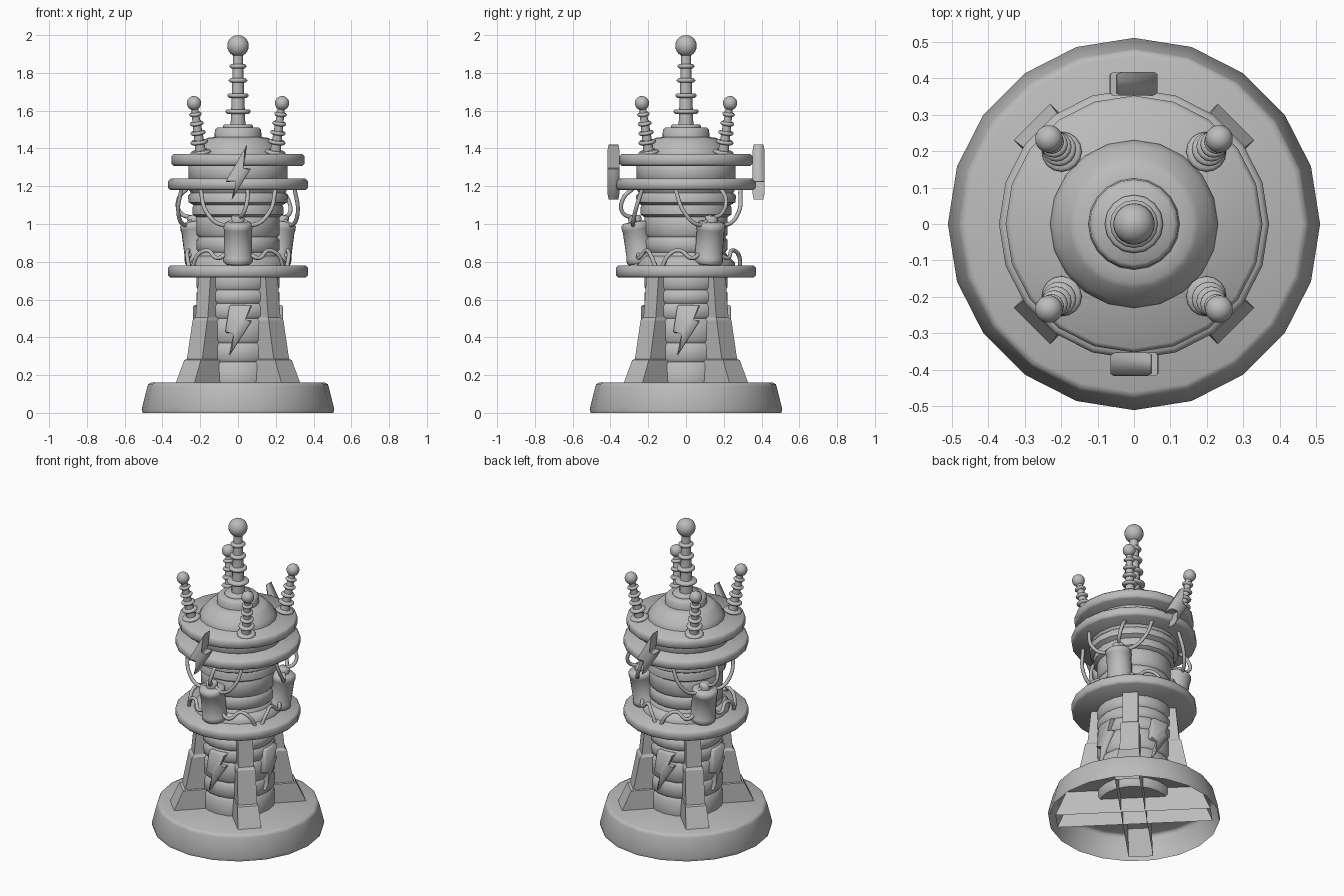
import bpy, bmesh, math
from mathutils import Matrix

cube = bpy.data.objects.get("Cube")
if cube:
    bpy.data.objects.remove(cube, do_unlink=True)

grey = bpy.data.materials.new("plain_grey")
grey.use_nodes = True
grey.diffuse_color = (0.5, 0.5, 0.5, 1)
grey.node_tree.nodes["Principled BSDF"].inputs["Base Color"].default_value = (0.5, 0.5, 0.5, 1)


def finish(name, bm, matrix=Matrix(), angle=50):
    bmesh.ops.remove_doubles(bm, verts=bm.verts, dist=1e-5)
    bmesh.ops.recalc_face_normals(bm, faces=bm.faces)
    mesh = bpy.data.meshes.new(name)
    bm.to_mesh(mesh)
    bm.free()
    mesh.materials.append(grey)
    obj = bpy.data.objects.new(name, mesh)
    bpy.context.collection.objects.link(obj)
    obj.matrix_world = matrix
    bpy.ops.object.select_all(action='DESELECT')
    obj.select_set(True)
    bpy.context.view_layer.objects.active = obj
    bpy.ops.object.shade_smooth_by_angle(angle=math.radians(angle))


def lathe(name, profile, matrix=Matrix(), sides=20):
    """Spin (radius, height) points around z."""
    bm = bmesh.new()
    rings = []
    for r, z in profile:
        rings.append([bm.verts.new((r * math.cos(math.tau * i / sides),
                                    r * math.sin(math.tau * i / sides), z))
                      for i in range(sides)])
    for a, b in zip(rings, rings[1:]):
        for i in range(sides):
            j = (i + 1) % sides
            bm.faces.new((a[i], a[j], b[j], b[i]))
    finish(name, bm, matrix)


def disc(name, r, z0, z1, b=0.012, matrix=Matrix(), sides=20):
    lathe(name, [(0, z0), (r - b, z0), (r, z0 + b), (r, z1 - b), (r - b, z1), (0, z1)],
          matrix, sides)


def ball(name, r, z, matrix):
    bm = bmesh.new()
    bmesh.ops.create_uvsphere(bm, u_segments=20, v_segments=12, radius=r)
    finish(name, bm, matrix @ Matrix.Translation((0, 0, z)))


def spin(angle):
    return Matrix.Rotation(math.radians(angle), 4, 'Z')


def bolt(name, outline, near, far, matrix):
    """Solid from an (x, z) outline between y = -near and y = -far."""
    bm = bmesh.new()
    back, front = [[bm.verts.new((x, -d, z)) for x, z in outline] for d in (near, far)]
    bm.faces.new(back)
    bm.faces.new(front)
    for i in range(len(outline)):
        bm.faces.new((back[i], back[i - 1], front[i - 1], front[i]))
    bmesh.ops.bevel(bm, geom=bm.edges[:], offset=0.006, segments=1, affect='EDGES')
    finish(name, bm, matrix)


def wire(name, points, matrix):
    curve = bpy.data.curves.new(name, 'CURVE')
    curve.dimensions = '3D'
    curve.bevel_depth = 0.011
    curve.bevel_resolution = 2
    curve.resolution_u = 6
    spline = curve.splines.new('BEZIER')
    spline.bezier_points.add(len(points) - 1)
    for p, co in zip(spline.bezier_points, points):
        p.co = co
        p.handle_left_type = p.handle_right_type = 'AUTO'
    curve.materials.append(grey)
    obj = bpy.data.objects.new(name, curve)
    bpy.context.collection.objects.link(obj)
    obj.matrix_world = matrix


# Base shell, open underneath
lathe("base", [(0.505, 0), (0.51, 0.02), (0.48, 0.14), (0.475, 0.153), (0.46, 0.16), (0, 0.16)])


# Banded column: each band is a shallow barrel with a groove between
def banded(name, radius, heights):
    profile = [(0, heights[0])]
    for a, b in zip(heights, heights[1:]):
        profile += [(radius - 0.012, a), (radius, a + 0.015), (radius, b - 0.015), (radius - 0.012, b)]
    lathe(name, profile + [(0, heights[-1])])


banded("lower_column", 0.22, [0.1, 0.27, 0.37, 0.5, 0.58, 0.65, 0.74])
banded("upper_column", 0.22, [0.76, 0.85, 0.93, 1.05])
lathe("column_foot", [(0, 0.77), (0.26, 0.77), (0.26, 0.795), (0.225, 0.83), (0, 0.83)])
lathe("collar", [(0, 1.03), (0.21, 1.03), (0.24, 1.05), (0.24, 1.09), (0.235, 1.1), (0.262, 1.115),
                 (0.265, 1.15), (0.25, 1.165), (0.265, 1.19), (0, 1.19)])

# Round decks
disc("lower_deck", 0.37, 0.717, 0.78)
disc("middle_deck", 0.37, 1.18, 1.24)
disc("drum", 0.262, 1.23, 1.32, 0.005)
disc("upper_deck", 0.352, 1.308, 1.37)
lathe("dome", [(0, 1.36), (0.23, 1.36), (0.23, 1.375), (0.217, 1.4), (0.178, 1.445), (0.162, 1.456),
               (0.125, 1.46), (0.122, 1.5), (0.11, 1.512), (0, 1.512)])


# Four stepped buttresses on the diagonals, open underneath
def buttress(name, sections, matrix):
    """Stack rectangles given as (outer radius, width, height)."""
    bm = bmesh.new()
    loops = []
    for r, w, z in sections:
        loops.append([bm.verts.new(p) for p in
                      ((0, -w / 2, z), (r, -w / 2, z), (r, w / 2, z), (0, w / 2, z))])
    for a, b in zip(loops, loops[1:]):
        for i in range(1, 4):
            bm.faces.new((a[i - 1], a[i], b[i], b[i - 1]))
    bm.faces.new(loops[-1])
    finish(name, bm, matrix, 10)


for i in range(4):
    buttress(f"buttress_{i}", [(0.46, 0.145, 0.005), (0.395, 0.14, 0.16), (0.34, 0.125, 0.28),
                               (0.325, 0.115, 0.285), (0.285, 0.11, 0.49), (0.272, 0.092, 0.505),
                               (0.25, 0.09, 0.73)], spin(45 + 90 * i))


# Ringed rod with a ball on top
def antenna(name, matrix, rod, rings, ball_r, ball_z, thick):
    lathe(f"{name}_rod", [(0, 0), (rod, 0), (rod * 0.6, ball_z), (0, ball_z)], matrix, 12)
    for k, (r, z) in enumerate(rings):
        disc(f"{name}_ring_{k}", r, z - thick, z + thick, thick * 0.7, matrix, 16)
    ball(f"{name}_ball", ball_r, ball_z, matrix)


antenna("main_antenna", Matrix.Translation((0, 0, 1.5)), 0.04,
        [(0.08, 0.015), (0.066, 0.095), (0.055, 0.18), (0.049, 0.26), (0.044, 0.335)],
        0.057, 0.443, 0.012)
for i in range(4):
    lean = spin(45 + 90 * i) @ Matrix.Translation((0.275, 0, 1.355)) @ Matrix.Rotation(0.19, 4, 'Y')
    antenna(f"small_antenna_{i}", lean, 0.03,
            [(0.055, 0.025), (0.047, 0.08), (0.041, 0.13), (0.037, 0.18), (0.033, 0.23)],
            0.038, 0.29, 0.01)

# Lightning bolts: large pair on the decks, four on the column
deck_bolt = [(0.05, 1.425), (-0.068, 1.22), (-0.005, 1.235), (-0.035, 1.125), (0.07, 1.295), (0.02, 1.29)]
column_bolt = [(-0.045, 0.57), (0.075, 0.57), (0.03, 0.49), (0.075, 0.49), (-0.048, 0.3),
               (-0.015, 0.42), (-0.068, 0.425)]
for i in range(4):
    bolt(f"column_bolt_{i}", column_bolt, 0.19, 0.237, spin(90 * i))
for i in range(2):
    bolt(f"deck_bolt_{i}", deck_bolt, 0.352, 0.416, spin(180 * i))

# Three leaning cells with wires to the decks
for i in range(3):
    turn = spin(120 * i)
    lean = turn @ Matrix.Translation((0, -0.235, 0.79)) @ Matrix.Rotation(0.15, 4, 'X')
    lathe(f"cell_{i}", [(0, 0), (0.068, 0), (0.077, 0.01), (0.077, 0.035), (0.074, 0.04),
                        (0.074, 0.18), (0.077, 0.185), (0.077, 0.21), (0.065, 0.222), (0.035, 0.225),
                        (0.035, 0.25), (0.028, 0.258), (0, 0.258)], lean, 16)
    for s, side in ((-1, "right"), (1, "left")):
        wire(f"upper_wire_{i}_{side}",
             [(s * 0.02, -0.27, 1.02), (s * 0.08, -0.28, 0.995),
              (s * 0.165, -0.27, 1.06), (s * 0.2, -0.23, 1.19)], turn)
        wire(f"lower_wire_{i}_{side}",
             [(s * 0.05, -0.25, 0.85), (s * 0.11, -0.25, 0.82),
              (s * 0.16, -0.21, 0.86), (s * 0.21, -0.19, 0.84),
              (s * 0.24, -0.16, 0.77)], turn)
    wire(f"back_wire_{i}", [(0.0, -0.265, 1.03), (0.03, -0.335, 1.06), (0.05, -0.335, 1.13),
                            (0.05, -0.28, 1.19)], turn)
